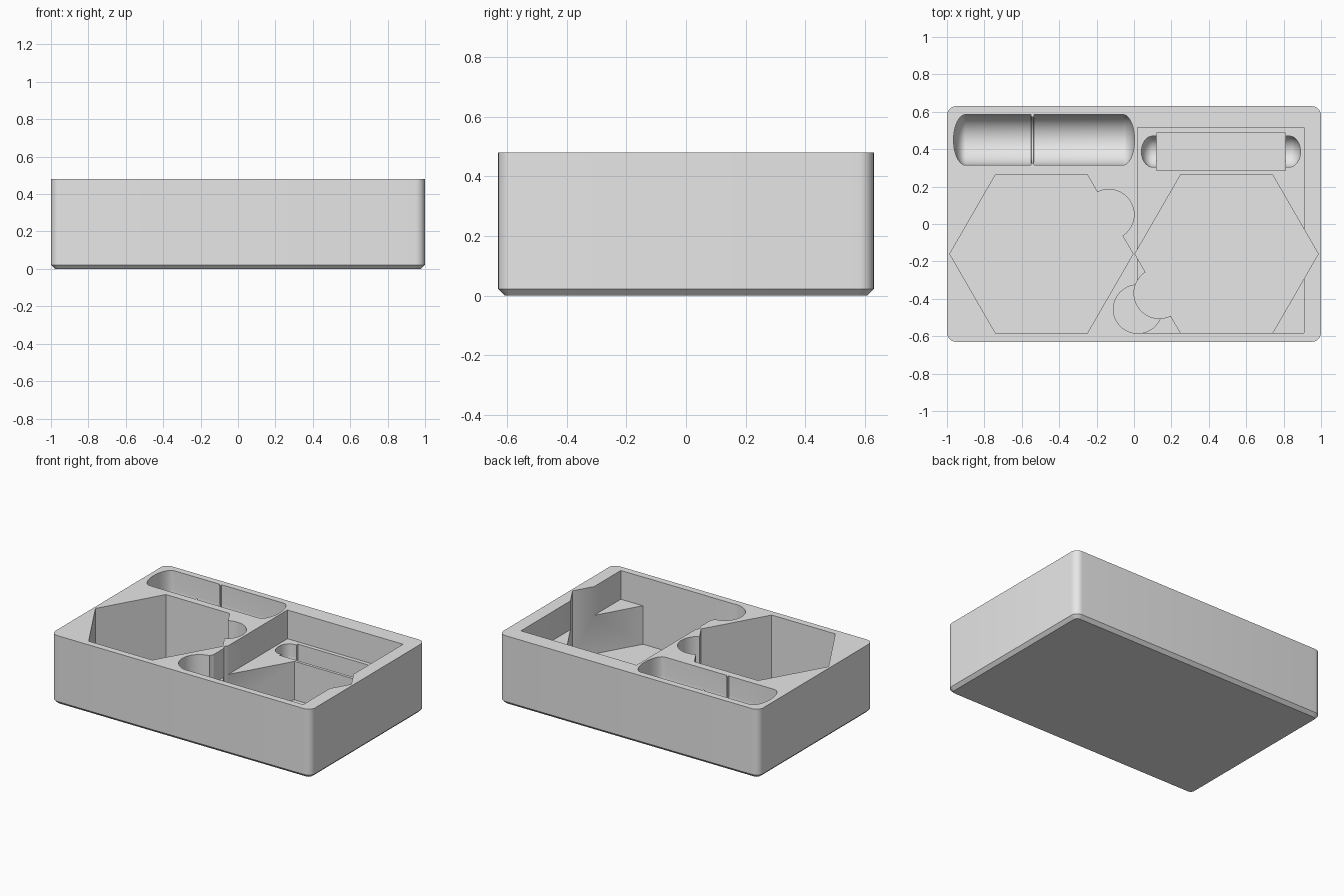
import bpy, bmesh
from math import sin, cos, pi, radians

cube = bpy.data.objects.get("Cube")
if cube:
    bpy.data.objects.remove(cube, do_unlink=True)

TOP = 0.48           # rim height
ABOVE = 0.56         # cutters reach past the rim
DEEP = 0.012         # floor of the hexagonal wells
SHELF = 0.28         # floor of the rectangular recess

grey = bpy.data.materials.new("light_grey")
grey.use_nodes = True
grey.diffuse_color = (0.8, 0.8, 0.8, 1)
grey.node_tree.nodes["Principled BSDF"].inputs["Base Color"].default_value = (0.8, 0.8, 0.8, 1)


def loft(name, loops):
    """Closed solid skinned through loops with equal point counts."""
    bm = bmesh.new()
    rings = [[bm.verts.new(p) for p in loop] for loop in loops]
    n = len(rings[0])
    for a, b in zip(rings, rings[1:]):
        for i in range(n):
            j = (i + 1) % n
            bm.faces.new((a[i], a[j], b[j], b[i]))
    bm.faces.new(rings[0][::-1])
    bm.faces.new(rings[-1])
    bmesh.ops.recalc_face_normals(bm, faces=bm.faces)
    mesh = bpy.data.meshes.new(name)
    bm.to_mesh(mesh)
    bm.free()
    mesh.materials.append(grey)
    obj = bpy.data.objects.new(name, mesh)
    bpy.context.collection.objects.link(obj)
    return obj


def prism(name, outline, z0, z1=ABOVE):
    return loft(name, [[(x, y, z) for x, y in outline] for z in (z0, z1)])


def polygon(cx, cy, r, sides):
    return [(cx + r * cos(2 * pi * i / sides), cy + r * sin(2 * pi * i / sides))
            for i in range(sides)]


def rectangle(x0, x1, y0, y1):
    return [(x0, y0), (x1, y0), (x1, y1), (x0, y1)]


def rounded_rect(hx, hy, r, steps=8):
    pts = []
    for k, (sx, sy) in enumerate([(1, 1), (-1, 1), (-1, -1), (1, -1)]):
        for i in range(steps + 1):
            a = (k + i / steps) * pi / 2
            pts.append((sx * (hx - r) + r * cos(a), sy * (hy - r) + r * sin(a)))
    return pts


def trough(name, stations, cy, cz, steps=28):
    """U-shaped channel along x, round below cz and straight above it."""
    loops = []
    for x, r in stations:
        arc = [(x, cy + r * cos(a), cz + r * sin(a))
               for a in (pi + pi * i / steps for i in range(steps + 1))]
        loops.append([(x, cy - r, ABOVE)] + arc + [(x, cy + r, ABOVE)])
    return loft(name, loops)


def dome(x_flat, x_tip, r, steps=10):
    """Elliptical end stations running from the tip to the full radius."""
    return [(x_flat + (x_tip - x_flat) * cos(a), max(r * sin(a), 0.004))
            for a in (pi / 2 * i / steps for i in range(steps + 1))]


# Outer block with rounded corners and a chamfered base
CHAMFER = 0.022
tray = loft("storage_tray", [
    [(x, y, z) for x, y in rounded_rect(1 - c, 0.63 - c, 0.05 - c)]
    for c, z in ((CHAMFER, 0), (0, CHAMFER), (0, TOP))])

cutters = []

# Hexagonal wells, each with a finger notch
for side, cx, nx, ny in (("right", -0.495, -0.135, 0.05), ("left", 0.495, 0.135, -0.37)):
    cutters.append(prism(side + "_hex_well", polygon(cx, -0.16, 0.49, 6), DEEP))
    cutters.append(prism(side + "_finger_notch", polygon(nx, ny, 0.135, 48), DEEP))

# Rectangular recess over the left well, with its own finger notch
cutters.append(prism("rectangular_recess", rectangle(0.02, 0.91, -0.583, 0.515), SHELF))
cutters.append(prism("recess_finger_notch", polygon(0.02, -0.455, 0.13, 48), 0.2))

# Long round-bottomed slot with a narrow rib across it
R = 0.135
cutters.append(trough("capsule_slot",
                      dome(-0.9, -0.965, R)
                      + [(-0.55, R), (-0.549, R - 0.012), (-0.536, R - 0.012), (-0.535, R)]
                      + dome(-0.06, 0.003, R)[::-1], 0.45, TOP - R))

# Small slot in the recess: box middle and rounded ends
cutters.append(prism("small_slot_ends_box", rectangle(0.12, 0.81, 0.285, 0.487), 0.1))
r = 0.083
cutters.append(trough("small_slot_ends",
                      dome(0.1, 0.04, r) + dome(0.83, 0.89, r)[::-1], 0.387, 0.195))

# Keep the slot ends below the recess rim, then carve everything
for cutter in cutters:
    cutter.hide_render = True
    mod = tray.modifiers.new(cutter.name, 'BOOLEAN')
    mod.operation = 'DIFFERENCE'
    mod.solver = 'EXACT'
    mod.object = cutter
bpy.context.view_layer.update()
carved = bpy.data.meshes.new_from_object(
    tray.evaluated_get(bpy.context.evaluated_depsgraph_get()))
tray.modifiers.clear()
tray.data = carved
carved.name = "storage_tray"
for cutter in cutters:
    bpy.data.objects.remove(cutter, do_unlink=True)

carved.materials.clear()
carved.materials.append(grey)
for poly in carved.polygons:
    poly.material_index = 0

bpy.ops.object.select_all(action='DESELECT')
tray.select_set(True)
bpy.context.view_layer.objects.active = tray
bpy.ops.object.shade_smooth_by_angle(angle=radians(30))
